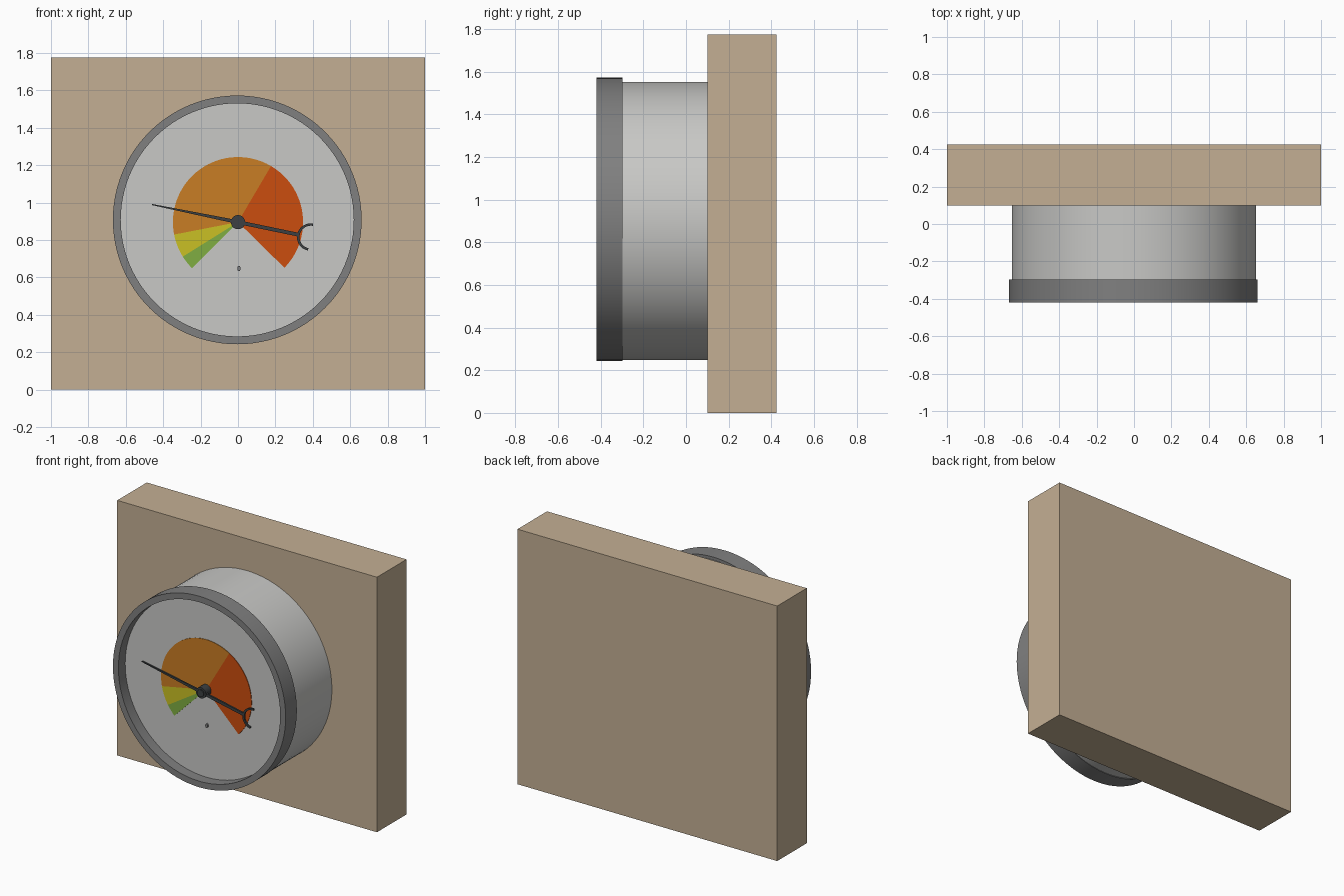
import bpy, bmesh, math
from math import cos, sin, radians, pi

old = bpy.data.objects.get("Cube")
if old:
    bpy.data.objects.remove(old, do_unlink=True)


def material(name, rgb):
    m = bpy.data.materials.new(name)
    m.use_nodes = True
    m.diffuse_color = (*rgb, 1)
    bsdf = m.node_tree.nodes["Principled BSDF"]
    bsdf.inputs["Base Color"].default_value = (*rgb, 1)
    bsdf.inputs["Roughness"].default_value = 0.7
    return m


wood = material("tan board", (.55, .43, .296))
pale = material("pale grey", (.58, .58, .565))
steel = material("mid grey", (.216, .216, .216))
dark = material("dark slate", (.045, .051, .054))
green = material("green", (.216, .423, .054))
yellow = material("yellow", (.59, .527, .018))
orange = material("orange", (.584, .205, .018))
red = material("red", (.597, .074, .0045))


def finish(name, bm, mat, smooth=False):
    bmesh.ops.recalc_face_normals(bm, faces=bm.faces)
    mesh = bpy.data.meshes.new(name)
    bm.to_mesh(mesh)
    bm.free()
    mesh.materials.append(mat)
    ob = bpy.data.objects.new(name, mesh)
    bpy.context.collection.objects.link(ob)
    if smooth:
        bpy.ops.object.select_all(action='DESELECT')
        ob.select_set(True)
        bpy.context.view_layer.objects.active = ob
        bpy.ops.object.shade_smooth_by_angle(angle=radians(35))
    return ob


def prism(name, outline, front, back, mat, smooth=False):
    """Extrude an (x, z) outline along y."""
    bm = bmesh.new()
    face = bm.faces.new([bm.verts.new((x, front, z)) for x, z in outline])
    ext = bmesh.ops.extrude_face_region(bm, geom=[face])["geom"]
    moved = [v for v in ext if isinstance(v, bmesh.types.BMVert)]
    bmesh.ops.translate(bm, verts=moved, vec=(0, back - front, 0))
    return finish(name, bm, mat, smooth)


def arc(cx, cz, r, a0, a1, n):
    return [(cx + r * cos(radians(a0 + (a1 - a0) * i / n)),
             cz + r * sin(radians(a0 + (a1 - a0) * i / n))) for i in range(n + 1)]


def disc(name, cx, cz, r, front, back, mat, n=96):
    return prism(name, arc(cx, cz, r, 0, 360, n)[:-1], front, back, mat, True)


def ring(name, cx, cz, profile, mat, n=96):
    """Turn a closed (radius, y) profile about the y axis."""
    bm = bmesh.new()
    loops = [[bm.verts.new((cx + r * cos(2 * pi * i / n), y, cz + r * sin(2 * pi * i / n)))
              for r, y in profile] for i in range(n)]
    k = len(profile)
    for i in range(n):
        a, b = loops[i], loops[(i + 1) % n]
        for j in range(k):
            bm.faces.new((a[j], a[(j + 1) % k], b[(j + 1) % k], b[j]))
    return finish(name, bm, mat, True)


CX, CZ = 0, .896          # dial centre
DIAL = -.345              # dial front plane

# Backing board
prism("board", [(-1, 0), (1, 0), (1, 1.775), (-1, 1.775)], .1, .425, wood)

# Gauge body and its dial
disc("housing", 0, .9, .653, -.3, .11, pale)
ring("bezel", -.004, .908, [(.623, -.42), (.665, -.42), (.665, -.297), (.623, -.297)], steel)
disc("dial", -.004, .908, .624, DIAL, -.298, pale)

# Coloured sectors
for name, a0, a1, mat in (("green", 225, 212, green), ("yellow", 212, 191, yellow),
                          ("orange", 191, 59.5, orange), ("red", 59.5, -44.5, red)):
    steps = max(4, int((a0 - a1) / 4))
    prism(name + "_sector", [(CX, CZ)] + arc(CX, CZ, .348, a0, a1, steps),
          DIAL - .004, DIAL + .002, mat)

# Tapered needle, widest at the hub
tip, tail = (-.46, .99), (.322, .829)
length = math.dist(tip, tail)
nx, nz = (tip[1] - tail[1]) / length, (tail[0] - tip[0]) / length
needle = [(p[0] + s * w * nx, p[1] + s * w * nz)
          for s, seq in ((1, ((tip, .003), ((CX, CZ), .010), (tail, .010))),
                         (-1, ((tail, .010), ((CX, CZ), .010), (tip, .003))))
          for p, w in seq]
prism("needle", needle, -.402, -.39, dark)

# Crescent counterweight on the needle tail
outer = arc(.388, .816, .073, 80, 258, 24)
inner = arc(.390, .816, .061, 258, 80, 24)
prism("needle_crescent", outer + inner, -.402, -.39, dark)

# Hub with a small cap, and the stop pin below it
disc("hub", CX, CZ, .038, -.408, DIAL + .005, dark, 32)
disc("hub_cap", CX, CZ, .025, -.416, -.405, dark, 24)
pin = [(CX + .005 + .009 * cos(radians(a)), .648 + .015 * sin(radians(a)))
       for a in range(0, 360, 30)]
prism("stop_pin", pin, DIAL - .01, DIAL + .005, steel, True)
